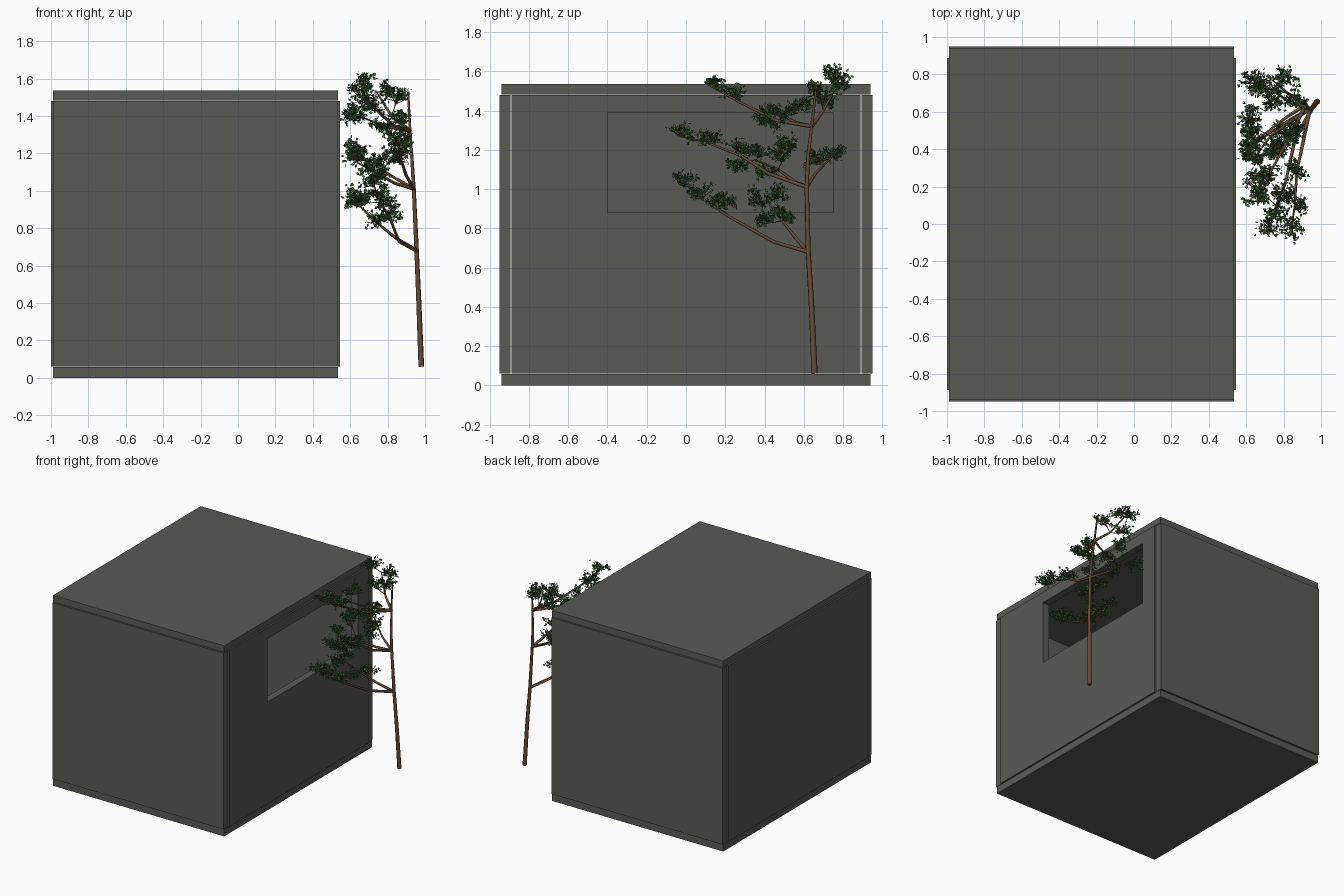
import bpy, bmesh, math, random
from mathutils import Vector

if "Cube" in bpy.data.objects:
    bpy.data.objects.remove(bpy.data.objects["Cube"])

random.seed(7)


def material(name, rgb):
    m = bpy.data.materials.new(name)
    m.diffuse_color = (*rgb, 1)
    m.use_nodes = True
    m.node_tree.nodes["Principled BSDF"].inputs["Base Color"].default_value = m.diffuse_color
    return m


CONCRETE = material("concrete", (0.10, 0.10, 0.09))
BARK = material("bark", (0.13, 0.07, 0.04))
GREENS = [material("leaf_dark", (0.03, 0.09, 0.025)),
          material("leaf_light", (0.06, 0.16, 0.05))]


def box(name, x, y, z):
    bm = bmesh.new()
    bmesh.ops.create_cube(bm, size=1)
    for v in bm.verts:
        v.co = [(a + b) / 2 + c * (b - a) for (a, b), c in zip((x, y, z), v.co)]
    me = bpy.data.meshes.new(name)
    bm.to_mesh(me)
    bm.free()
    me.materials.append(CONCRETE)
    ob = bpy.data.objects.new(name, me)
    bpy.context.collection.objects.link(ob)
    return ob


# Room shell: slabs and solid walls
X, Y, WALL_Z = (-0.99, 0.535), (-0.94, 0.94), (0.06, 1.48)
box("floor_slab", X, Y, (0, 0.057))
box("roof_slab", X, Y, (1.483, 1.535))
box("front_wall", X, (-0.95, -0.893), WALL_Z)
box("back_wall", X, (0.893, 0.95), WALL_Z)
box("left_wall", (-1.0, -0.943), (-0.888, 0.888), WALL_Z)

# Right wall built around the window opening
RX = (0.487, 0.545)
box("window_wall_lower", RX, (-0.888, 0.888), (0.06, 0.88))
box("window_wall_lintel", RX, (-0.888, 0.888), (1.39, 1.48))
box("window_wall_front_pier", RX, (-0.888, -0.40), (0.88, 1.39))
box("window_wall_back_pier", RX, (0.75, 0.888), (0.88, 1.39))


def limbs(name, paths, r0, r1):
    cu = bpy.data.curves.new(name, "CURVE")
    cu.dimensions = "3D"
    cu.bevel_depth = 1
    cu.bevel_resolution = 1
    cu.use_fill_caps = True
    for path in paths:
        sp = cu.splines.new("POLY")
        sp.points.add(len(path) - 1)
        for i, (p, c) in enumerate(zip(sp.points, path)):
            p.co = (*c, 1)
            p.radius = r0 + (r1 - r0) * i / (len(path) - 1)
    cu.materials.append(BARK)
    ob = bpy.data.objects.new(name, cu)
    bpy.context.collection.objects.link(ob)
    return ob


# Tree trunk and main branches, three tiers reaching towards the window
L1, L2, L3 = (0.955, 0.623, 0.68), (0.94, 0.615, 1.01), (0.92, 0.64, 1.32)
limbs("trunk", [[(0.98, 0.655, 0.06), (0.967, 0.64, 0.4), L1, L2,
                 (0.93, 0.622, 1.17), L3, (0.91, 0.665, 1.53)]], 0.016, 0.006)
branches = [
    [L1, (0.86, 0.45, 0.73), (0.81, 0.22, 0.86), (0.76, 0.1, 0.94), (0.73, 0.0, 1.02)],
    [L1, (0.84, 0.56, 0.75), (0.73, 0.49, 0.84), (0.64, 0.42, 0.93)],
    [L2, (0.9, 0.42, 1.08), (0.87, 0.28, 1.17), (0.86, 0.1, 1.24), (0.84, -0.03, 1.27)],
    [L2, (0.84, 0.55, 1.04), (0.73, 0.47, 1.1), (0.64, 0.35, 1.15)],
    [L2, (0.82, 0.66, 1.08), (0.7, 0.74, 1.16)],
    [L3, (0.83, 0.46, 1.35), (0.73, 0.28, 1.44), (0.66, 0.1, 1.54)],
    [L3, (0.8, 0.56, 1.34), (0.67, 0.46, 1.39)],
    [L3, (0.82, 0.7, 1.4), (0.74, 0.77, 1.53)],
]
limbs("branches", branches, 0.011, 0.004)

# Foliage cluster centres
clusters = [Vector(c) for c in [
    (0.73, -0.01, 1.05), (0.76, 0.07, 0.98), (0.79, 0.17, 0.93), (0.64, 0.20, 0.95),
    (0.62, 0.36, 0.95), (0.64, 0.46, 0.97), (0.75, 0.40, 0.84), (0.81, 0.51, 0.87),
    (0.85, -0.02, 1.28), (0.86, 0.11, 1.25), (0.85, 0.28, 1.21), (0.72, 0.26, 1.12),
    (0.64, 0.38, 1.18), (0.75, 0.40, 1.08), (0.84, 0.50, 1.18), (0.63, 0.52, 1.23),
    (0.63, 0.76, 1.19), (0.74, 0.67, 1.15), (0.66, 0.13, 1.54), (0.68, 0.25, 1.48),
    (0.62, 0.43, 1.40), (0.76, 0.42, 1.34), (0.85, 0.50, 1.38), (0.62, 0.58, 1.43),
    (0.66, 0.76, 1.58), (0.81, 0.79, 1.54), (0.72, 0.72, 1.44), (0.85, 0.68, 1.50)]]

# Twigs and leaves
nodes = [Vector(p) for b in branches for p in b[1:]]
twigs = []
bm = bmesh.new()


def leaf(at):
    d = Vector([random.gauss(0, 1) for _ in range(3)]).normalized()
    s = d.cross(Vector([random.gauss(0, 1) for _ in range(3)])).normalized()
    ln, w = random.uniform(0.018, 0.027), random.uniform(0.006, 0.009)
    m = at + d * ln * 0.5
    f = bm.faces.new([bm.verts.new(q) for q in (at, m + s * w, at + d * ln, m - s * w)])
    f.material_index = random.randrange(2)


for c in clusters:
    root = min(nodes, key=lambda n: (n - c).length + max(0, n.z - c.z))
    mid = root.lerp(c, 0.5) - Vector((0, 0, 0.01))
    twigs.append([root, mid, c])
    for _ in range(9):
        a = random.uniform(0, math.tau)
        r = random.uniform(0.04, 0.075)
        tip = c + Vector((r * math.cos(a), r * math.sin(a), random.uniform(-0.035, 0.05)))
        tip.x = min(max(tip.x, 0.57), 0.92)
        tip.y = min(tip.y, 0.83)
        twigs.append([mid.lerp(c, random.random()), tip])
        for _ in range(15):
            spread = Vector([random.gauss(0, 0.009) for _ in range(3)])
            leaf(c.lerp(tip, random.uniform(0.3, 1.0)) + spread)

limbs("twigs", twigs, 0.003, 0.0015)
me = bpy.data.meshes.new("leaves")
bm.to_mesh(me)
bm.free()
for g in GREENS:
    me.materials.append(g)
bpy.context.collection.objects.link(bpy.data.objects.new("leaves", me))
